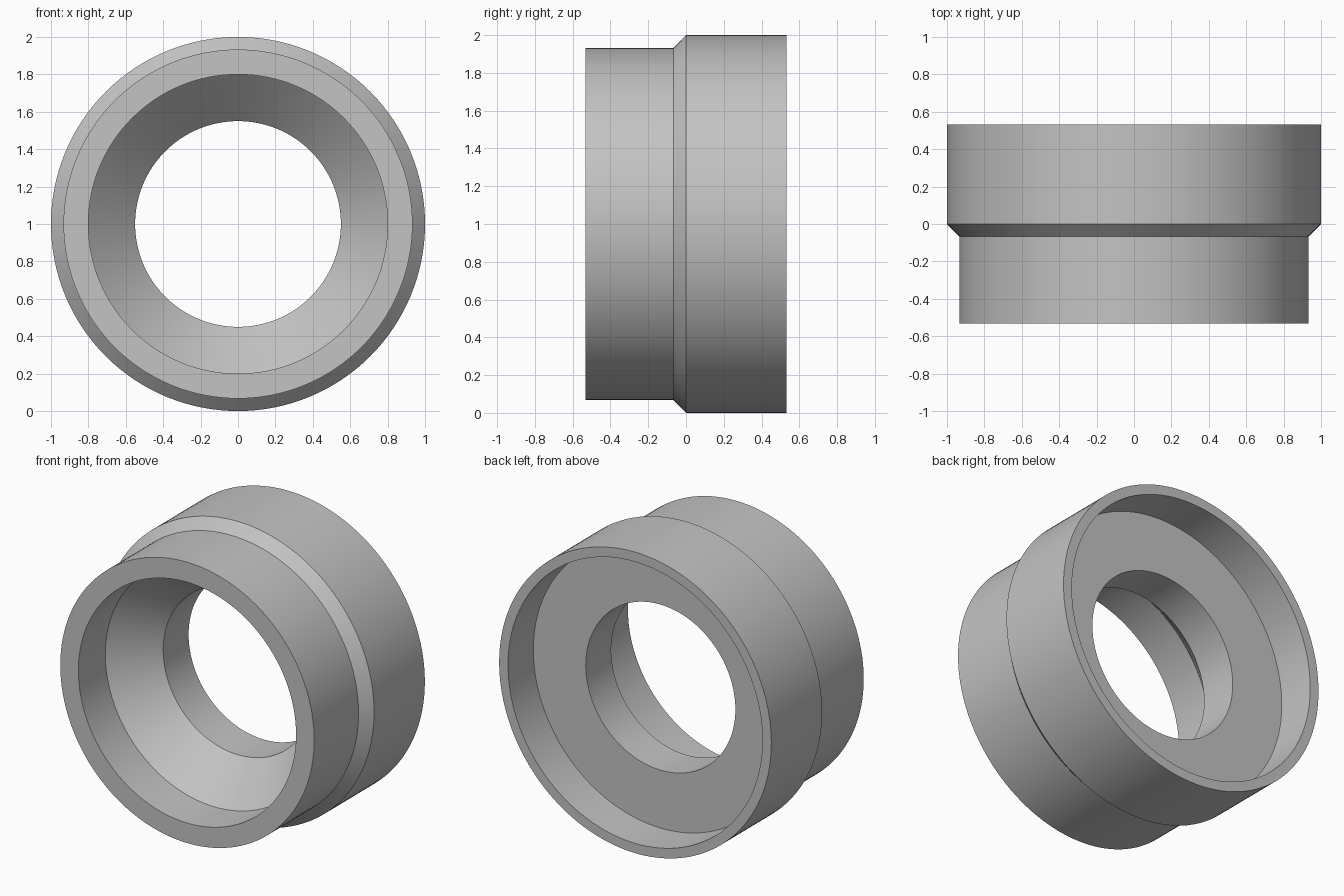
import bpy
import bmesh
import math
from mathutils import Matrix, Vector

cube = bpy.data.objects.get("Cube")
if cube:
    bpy.data.objects.remove(cube, do_unlink=True)

SEGMENTS = 128

# Plain grey material
grey = bpy.data.materials.new("plain_grey")
grey.use_nodes = True
colour = (0.55, 0.55, 0.55, 1)
grey.diffuse_color = colour
grey.node_tree.nodes["Principled BSDF"].inputs["Base Color"].default_value = colour

# Closed section of the ring: (radius, position along y)
profile = [
    (0.933, -0.533),   # front rim, outside
    (0.933, -0.067),   # foot of the outer chamfer
    (1.0, 0.0),        # shoulder
    (1.0, 0.533),      # back rim, outside
    (0.935, 0.533),    # back rim, inside
    (0.935, 0.267),    # recess floor
    (0.55, 0.267),     # bore, back edge
    (0.55, 0.0),       # bore, front edge
    (0.80, -0.25),     # wide end of the inner cone
    (0.80, -0.533),    # front rim, inside
]

# Turn the section around the y axis
bm = bmesh.new()
verts = [bm.verts.new((r, y, 0)) for r, y in profile]
edges = [bm.edges.new((a, b)) for a, b in zip(verts, verts[1:] + verts[:1])]
bmesh.ops.spin(bm, geom=verts + edges, cent=(0, 0, 0), axis=(0, 1, 0),
               angle=math.tau, steps=SEGMENTS, use_merge=True)
bmesh.ops.remove_doubles(bm, verts=bm.verts, dist=0.0001)
bmesh.ops.recalc_face_normals(bm, faces=bm.faces)
bmesh.ops.transform(bm, matrix=Matrix.Translation(Vector((0, 0, 1))), verts=bm.verts)

mesh = bpy.data.meshes.new("stepped_ring")
bm.to_mesh(mesh)
bm.free()
mesh.materials.append(grey)
ring = bpy.data.objects.new("stepped_ring", mesh)
bpy.context.collection.objects.link(ring)

# Smooth round walls with crisp edges
bpy.ops.object.select_all(action="DESELECT")
ring.select_set(True)
bpy.context.view_layer.objects.active = ring
bpy.ops.object.shade_smooth_by_angle(angle=math.radians(30))
